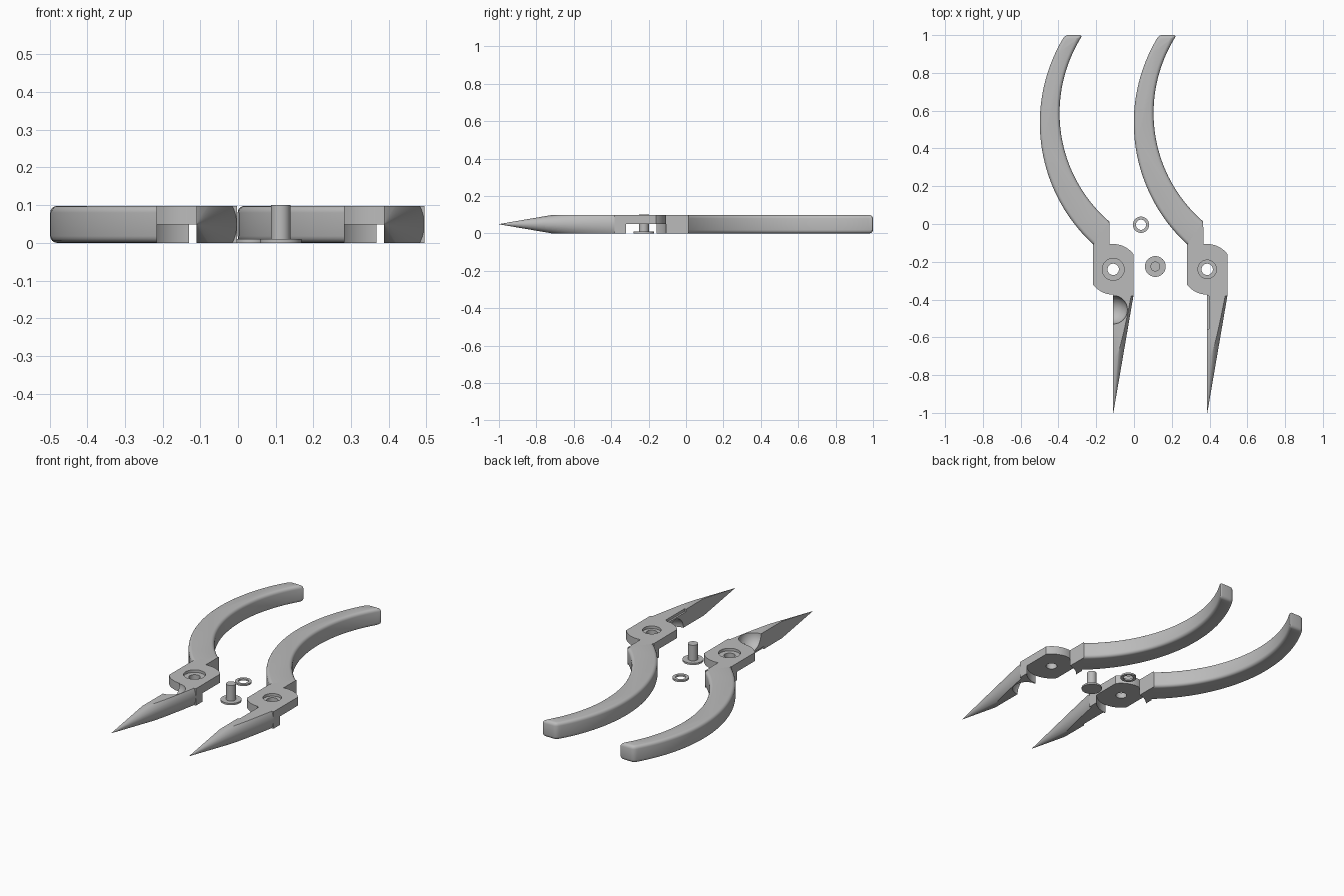
import bpy, bmesh, math
from mathutils import Vector, Matrix

if "Cube" in bpy.data.objects:
    bpy.data.objects.remove(bpy.data.objects["Cube"])

T = 0.098                      # tool thickness
PX, PY, PR = -0.11, -0.24, 0.134   # pivot centre and lap radius
SHIFT = 0.4975                 # spacing between the two halves

steel = bpy.data.materials.new("grey steel")
steel.diffuse_color = (0.5, 0.5, 0.5, 1)
steel.use_nodes = True
steel.node_tree.nodes["Principled BSDF"].inputs["Base Color"].default_value = steel.diffuse_color


def make(name, bm):
    bmesh.ops.recalc_face_normals(bm, faces=bm.faces)
    me = bpy.data.meshes.new(name)
    bm.to_mesh(me)
    bm.free()
    ob = bpy.data.objects.new(name, me)
    bpy.context.collection.objects.link(ob)
    me.materials.append(steel)
    return ob


def prism_bm(pts, z0=0.0, z1=T):
    bm = bmesh.new()
    f = bm.faces.new([bm.verts.new((x, y, z0)) for x, y in pts])
    r = bmesh.ops.extrude_face_region(bm, geom=[f])
    verts = [v for v in r["geom"] if isinstance(v, bmesh.types.BMVert)]
    bmesh.ops.translate(bm, verts=verts, vec=(0, 0, z1 - z0))
    return bm


def arc(cx, cy, r, a0, a1, n):
    return [(cx + r * math.cos(math.radians(a0 + (a1 - a0) * i / n)),
             cy + r * math.sin(math.radians(a0 + (a1 - a0) * i / n))) for i in range(n + 1)]


def circle(x, y, r, n=48):
    return arc(x, y, r, 0, 360, n)[:-1]


def arc3(a, b, c, n):
    """Circular arc from a to c through b."""
    (ax, ay), (bx, by), (cx, cy) = a, b, c
    d = 2 * (ax * (by - cy) + bx * (cy - ay) + cx * (ay - by))
    A, B, C = ax * ax + ay * ay, bx * bx + by * by, cx * cx + cy * cy
    ux = (A * (by - cy) + B * (cy - ay) + C * (ay - by)) / d
    uy = (A * (cx - bx) + B * (ax - cx) + C * (bx - ax)) / d
    a0 = math.degrees(math.atan2(ay - uy, ax - ux)) % 360
    a1 = math.degrees(math.atan2(cy - uy, cx - ux)) % 360
    return arc(ux, uy, math.hypot(ax - ux, ay - uy), a0, a1, n)


def boolean(ob, cutter, op="DIFFERENCE"):
    m = ob.modifiers.new("cut", "BOOLEAN")
    m.operation, m.object, m.solver = op, cutter, "EXACT"
    bpy.context.view_layer.update()
    dg = bpy.context.evaluated_depsgraph_get()
    me = bpy.data.meshes.new_from_object(ob.evaluated_get(dg))
    ob.modifiers.clear()
    ob.data = me
    bpy.data.objects.remove(cutter)


def smooth(ob):
    bpy.ops.object.select_all(action="DESELECT")
    ob.select_set(True)
    bpy.context.view_layer.objects.active = ob
    bpy.ops.object.shade_smooth_by_angle(angle=math.radians(30))


def handle(name):
    # Curved grip, rounded everywhere except where it meets the pivot block
    outer = arc3((-0.365, 1.0), (-0.4985, 0.527), (-0.216, -0.108), 40)
    inner = arc3((-0.272, 1.0), (-0.394, 0.58), (-0.131, 0.013), 40)
    bm = prism_bm(outer + inner[::-1])
    bm.normal_update()
    root = [Vector(outer[-1]), Vector(inner[-1])]

    def at_root(v):
        return any((v.co.xy - r).length < 1e-4 for r in root)

    edges = []
    for e in bm.edges:
        a, b = e.verts
        if at_root(a) and at_root(b):
            continue
        rim = abs(a.co.z - b.co.z) < 1e-5
        tip = a.co.y > 0.999 and b.co.y > 0.999
        if rim or tip:
            edges.append(e)
    bmesh.ops.bevel(bm, geom=edges, offset=0.018, offset_type="OFFSET", segments=4,
                    profile=0.5, affect="EDGES", clamp_overlap=False)
    return make(name, bm)


def pivot_block(name, bore):
    # Shoulder and lap plate, with the lower half relieved around the pivot
    pts = [(-0.216, -0.108), (-0.131, 0.013)]
    pts += arc(PX, PY, PR, 98.8, 37, 14)
    pts += [(-0.003, -0.381), (PX, -0.381)]
    pts += arc(PX, PY, PR, 270, 217.8, 12)
    pts += [(-0.216, -0.322)]
    ob = make(name, prism_bm(pts))
    boolean(ob, make("cutter", prism_bm(circle(PX, PY, PR + 0.001, 64), -0.05, T / 2)))
    boolean(ob, make("cutter", prism_bm(circle(PX, PY, 0.03), -0.1, 0.2)))
    boolean(ob, make("cutter", prism_bm(circle(PX, PY, bore), T - 0.015, 0.2)))
    return ob


def jaw(name, flip):
    # Half cone trimmed to the tool thickness
    length = 0.62
    bm = bmesh.new()
    mat = Matrix.Translation((PX, -0.38 - length / 2, T / 2)) @ Matrix.Rotation(math.pi / 2, 4, "X")
    bmesh.ops.create_cone(bm, cap_ends=True, segments=96, radius1=0.107, radius2=0.0005,
                          depth=length, matrix=mat)
    ob = make(name, bm)
    box = [(PX, -1.2), (0.2, -1.2), (0.2, -0.2), (PX, -0.2)]
    boolean(ob, make("cutter", prism_bm(box, 0, T)), "INTERSECT")
    # Scooped cutting notch on one face
    bm = bmesh.new()
    bmesh.ops.create_uvsphere(bm, u_segments=48, v_segments=24, radius=0.075,
                              matrix=Matrix.Translation((PX, -0.454, 0 if flip else T)))
    boolean(ob, make("cutter", bm))
    # Narrow relief step on the opposite face
    z0, z1 = (T - 0.015, T + 0.05) if flip else (-0.05, 0.015)
    slot = [(PX - 0.05, -0.555), (PX + 0.01, -0.555), (PX + 0.01, -0.3), (PX - 0.05, -0.3)]
    boolean(ob, make("cutter", prism_bm(slot, z0, z1)))
    return ob


# Two halves laid side by side
for side, dx, bore, flip in (("left", 0, 0.058, False), ("right", SHIFT, 0.049, True)):
    for ob in (handle(side + "_handle"), pivot_block(side + "_pivot_block", bore),
               jaw(side + "_jaw", flip)):
        ob.data.transform(Matrix.Translation((dx, 0, 0)))
        smooth(ob)

# Loose rivet: flat head with a shaft
RX, RY = 0.113, -0.225
smooth(make("rivet_head", prism_bm(circle(RX, RY, 0.055), 0, 0.01)))
smooth(make("rivet_shaft", prism_bm(circle(RX, RY, 0.026), 0.005, 0.1)))

# Loose washer
washer = make("washer", prism_bm(circle(0.037, -0.004, 0.043), 0, 0.01))
boolean(washer, make("cutter", prism_bm(circle(0.037, -0.004, 0.027), -0.1, 0.1)))
smooth(washer)
